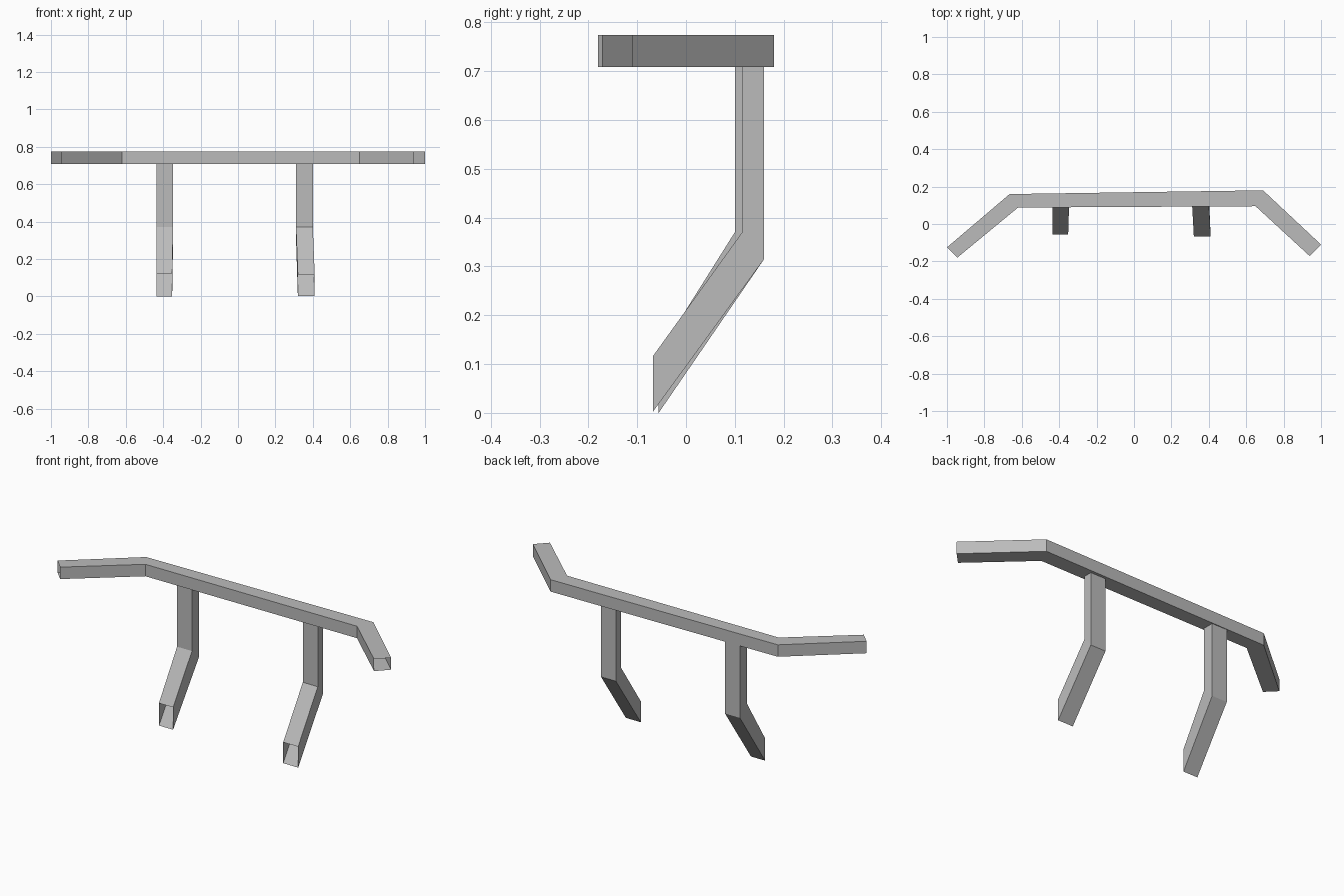
import bpy
import bmesh

cube = bpy.data.objects.get("Cube")
if cube:
    bpy.data.objects.remove(cube)

GREY = (0.5, 0.5, 0.5, 1.0)
metal = bpy.data.materials.new("plain_grey")
metal.use_nodes = True
metal.diffuse_color = GREY
metal.node_tree.nodes["Principled BSDF"].inputs["Base Color"].default_value = GREY


def open_tube(name, rings):
    """Skin four-cornered rings into a square tube with open ends."""
    bm = bmesh.new()
    loops = [[bm.verts.new(p) for p in ring] for ring in rings]
    for a, b in zip(loops, loops[1:]):
        for i in range(4):
            j = (i + 1) % 4
            bm.faces.new((a[i], a[j], b[j], b[i]))
    bmesh.ops.recalc_face_normals(bm, faces=bm.faces)
    mesh = bpy.data.meshes.new(name)
    bm.to_mesh(mesh)
    bm.free()
    mesh.materials.append(metal)
    obj = bpy.data.objects.new(name, mesh)
    bpy.context.collection.objects.link(obj)
    return obj


# Bumper bar: outer and inner plan outline, swept between two heights
BOTTOM, TOP = 0.709, 0.774
outer = [(-1, -0.125), (-0.665, 0.16), (0.69, 0.18), (1, -0.11)]
inner = [(-0.945, -0.18), (-0.62, 0.088), (0.65, 0.095), (0.94, -0.172)]
open_tube("cross_bar", [
    [(*o, BOTTOM), (*o, TOP), (*i, TOP), (*i, BOTTOM)]
    for o, i in zip(outer, inner)])


# Bent legs: each station is (left x, right x, front y, front z, back y, back z)
def leg(name, stations):
    open_tube(name, [
        [(x0, fy, fz), (x1, fy, fz), (x1, by, bz), (x0, by, bz)]
        for x0, x1, fy, fz, by, bz in stations])


leg("right_leg", [
    (-0.437, -0.347, 0.10, BOTTOM, 0.16, BOTTOM),
    (-0.437, -0.347, 0.10, 0.37, 0.16, 0.315),
    (-0.437, -0.352, -0.056, 0.122, -0.056, 0)])
leg("left_leg", [
    (0.31, 0.40, 0.115, BOTTOM, 0.16, BOTTOM),
    (0.31, 0.40, 0.115, 0.37, 0.16, 0.315),
    (0.32, 0.41, -0.068, 0.116, -0.068, 0.002)])
